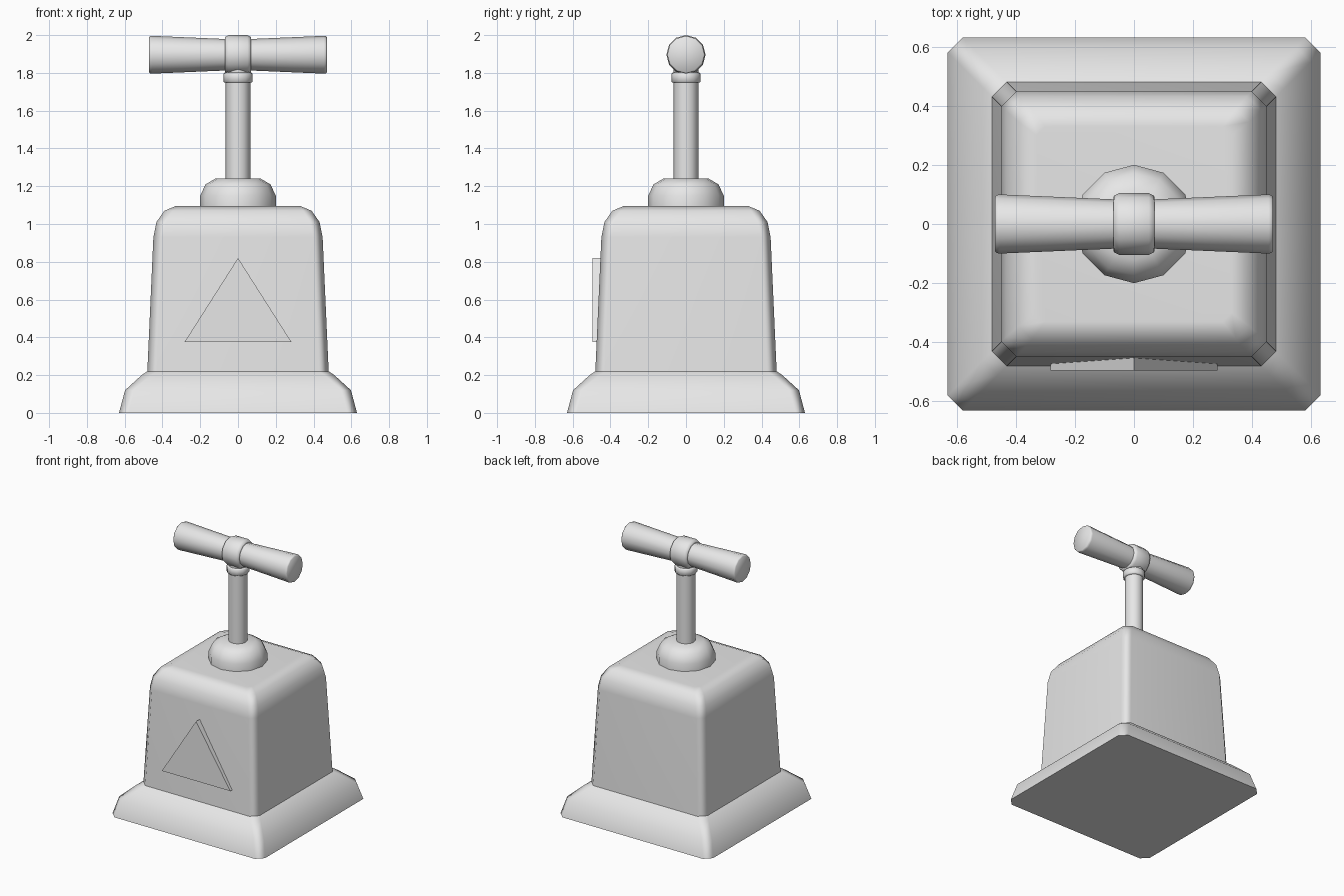
import bpy, bmesh, math
from mathutils import Vector

cube = bpy.data.objects.get("Cube")
if cube:
    bpy.data.objects.remove(cube, do_unlink=True)

grey = bpy.data.materials.new("plain grey")
grey.use_nodes = True
grey.diffuse_color = (0.8, 0.8, 0.8, 1)
grey.node_tree.nodes["Principled BSDF"].inputs["Base Color"].default_value = (0.8, 0.8, 0.8, 1)


def loft(name, rings, smooth=50):
    """Skin a stack of equal-length point rings and cap both ends."""
    bm = bmesh.new()
    loops = [[bm.verts.new(p) for p in ring] for ring in rings]
    n = len(loops[0])
    for a, b in zip(loops, loops[1:]):
        for i in range(n):
            j = (i + 1) % n
            bm.faces.new((a[i], a[j], b[j], b[i]))
    bm.faces.new(loops[0])
    bm.faces.new(loops[-1])
    bmesh.ops.recalc_face_normals(bm, faces=bm.faces)
    mesh = bpy.data.meshes.new(name)
    bm.to_mesh(mesh)
    bm.free()
    mesh.materials.append(grey)
    obj = bpy.data.objects.new(name, mesh)
    bpy.context.collection.objects.link(obj)
    bpy.ops.object.select_all(action='DESELECT')
    obj.select_set(True)
    bpy.context.view_layer.objects.active = obj
    if smooth:
        bpy.ops.object.shade_smooth_by_angle(angle=math.radians(smooth))
    return obj


def square_ring(half, cut, z):
    """Square with chamfered corners."""
    e = half - cut
    corner = [(half, e), (e, half)]
    pts = []
    for k in range(4):
        for x, y in corner:
            for _ in range(k):
                x, y = -y, x
            pts.append((x, y, z))
    return pts


def lathe(name, profile, along_x=False, height=0, sides=12):
    """Turn (radius, position) pairs around the z axis or a raised x axis."""
    rings = []
    for r, t in profile:
        ring = []
        for i in range(sides):
            a = math.tau * i / sides
            u, v = r * math.cos(a), r * math.sin(a)
            ring.append((t, u, v + height) if along_x else (u, v, t + height))
        rings.append(ring)
    return loft(name, rings)


# Box body with flared foot and rounded shoulders: half width, chamfer, height
body_profile = [(0.63, 0.05, 0), (0.598, 0.05, 0.12), (0.51, 0.05, 0.2),
                (0.48, 0.05, 0.22), (0.448, 0.05, 0.93), (0.432, 0.05, 1.01),
                (0.39, 0.045, 1.07), (0.33, 0.03, 1.095)]
body = loft("box_body", [square_ring(*p) for p in body_profile])
weighted = body.modifiers.new("even_shading", 'WEIGHTED_NORMAL')
weighted.keep_sharp = True

# Triangular warning plate on the front
triangle = [(-0.283, 0.375), (0.283, 0.375), (0, 0.82)]
loft("front_triangle_plate",
     [[(x, y, z) for x, z in triangle] for y in (-0.495, -0.44)], smooth=0)

# Plunger: domed socket, rod and collar
lathe("socket_dome", [(0.2, 1.08), (0.2, 1.15), (0.172, 1.21), (0.12, 1.24)])
lathe("plunger_rod", [(0.065, 1.2), (0.065, 1.82)])
lathe("rod_collar", [(0.07, 1.748), (0.077, 1.754), (0.077, 1.796), (0.07, 1.802)])

# Cross handle: flared grips meeting at a central ring
axis = 1.896
for side, label in ((1, "left"), (-1, "right")):
    grip = [(0.083, 0), (0.083, 0.06), (0.1, 0.455), (0.098, 0.465), (0.093, 0.47)]
    lathe(label + "_grip", [(r, side * x) for r, x in grip], True, axis)
lathe("handle_ring", [(0.088, -0.07), (0.095, -0.068), (0.104, -0.05),
                      (0.104, 0.05), (0.095, 0.068), (0.088, 0.07)], True, axis)
